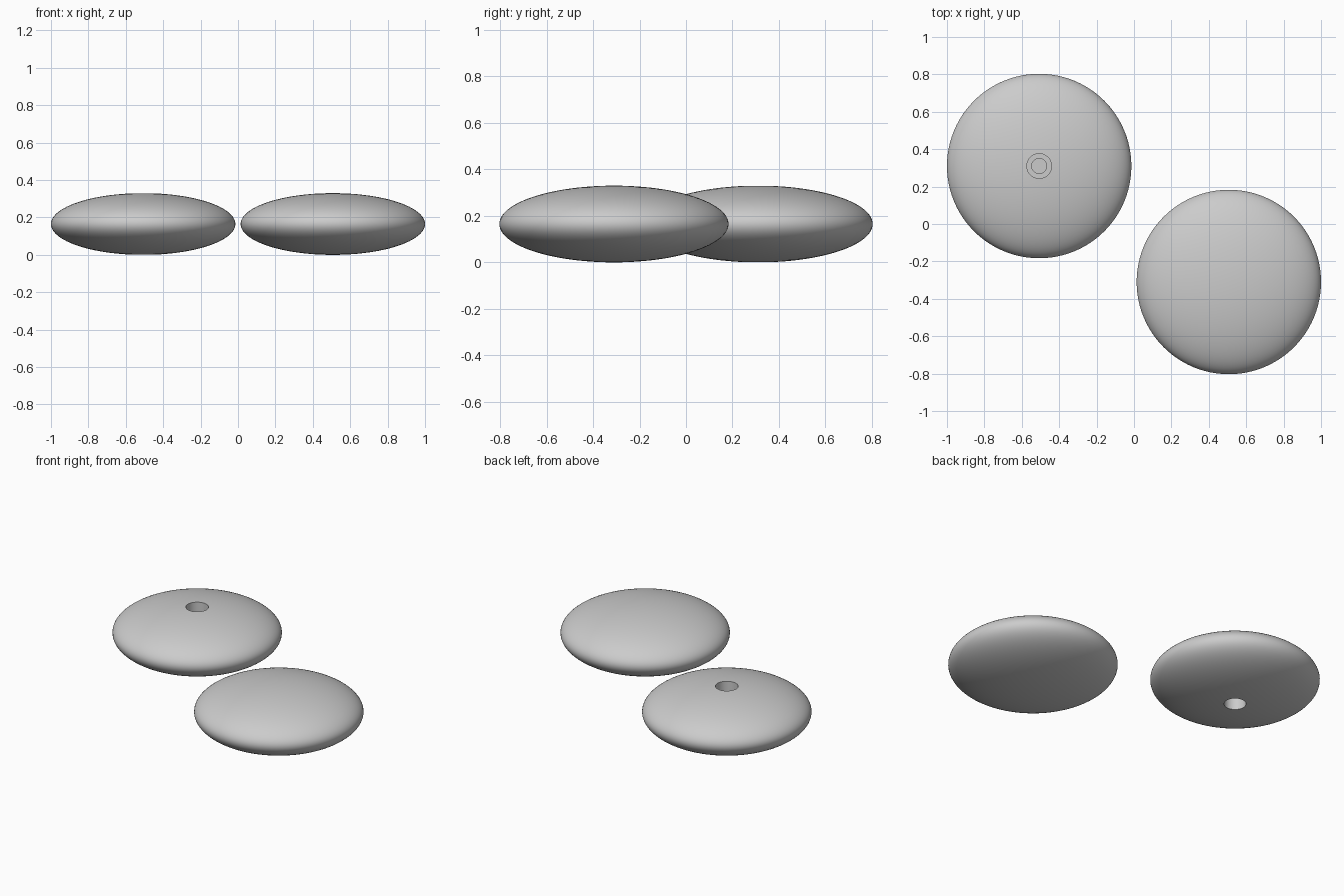
import bpy, bmesh, math

cube = bpy.data.objects.get("Cube")
if cube:
    bpy.data.objects.remove(cube, do_unlink=True)

grey = bpy.data.materials.new("light grey")
grey.use_nodes = True
colour = (0.6, 0.6, 0.6, 1)
grey.diffuse_color = colour
grey.node_tree.nodes["Principled BSDF"].inputs["Base Color"].default_value = colour

RADIUS, HALF, SEGMENTS, RINGS = 0.493, 0.165, 96, 48


def lens(name, x, y, top_hole=(), bottom_hole=()):
    """Flattened ball, revolved from a profile; holes are (radius, floor z) steps, outermost first."""
    rim = lambda hole: math.acos(hole[0][0] / RADIUS) if hole else math.pi / 2
    low, high = -rim(bottom_hole), rim(top_hole)
    profile = []
    for i in range(RINGS + 1):
        a = low + (high - low) * i / RINGS
        profile.append((RADIUS * math.cos(a), HALF * math.sin(a)))
    # Stepped walls and floors of the holes
    for hole, at_top in ((top_hole, True), (bottom_hole, False)):
        steps = []
        for k, (r, z) in enumerate(hole):
            steps.append((r, z))
            steps.append((hole[k + 1][0] if k + 1 < len(hole) else 0, z))
        profile = profile + steps if at_top else steps[::-1] + profile

    bm = bmesh.new()
    verts = [bm.verts.new((r, 0, z)) for r, z in profile]
    edges = [bm.edges.new(pair) for pair in zip(verts, verts[1:])]
    bmesh.ops.spin(bm, geom=verts + edges, cent=(0, 0, 0), axis=(0, 0, 1),
                   angle=math.tau, steps=SEGMENTS, use_duplicate=False)
    bmesh.ops.remove_doubles(bm, verts=bm.verts, dist=0.0001)
    bmesh.ops.recalc_face_normals(bm, faces=bm.faces)
    mesh = bpy.data.meshes.new(name)
    bm.to_mesh(mesh)
    bm.free()
    mesh.materials.append(grey)
    obj = bpy.data.objects.new(name, mesh)
    obj.location = (x, y, HALF)
    bpy.context.collection.objects.link(obj)
    bpy.ops.object.select_all(action="DESELECT")
    obj.select_set(True)
    bpy.context.view_layer.objects.active = obj
    bpy.ops.object.shade_smooth_by_angle(angle=math.radians(40))


# Plain disc at the front left, drilled disc at the back right
lens("plain_disc", 0.507, -0.31)
lens("drilled_disc", -0.507, 0.31,
     top_hole=((0.066, 0.08), (0.04, 0.03)),
     bottom_hole=((0.064, -0.05),))
